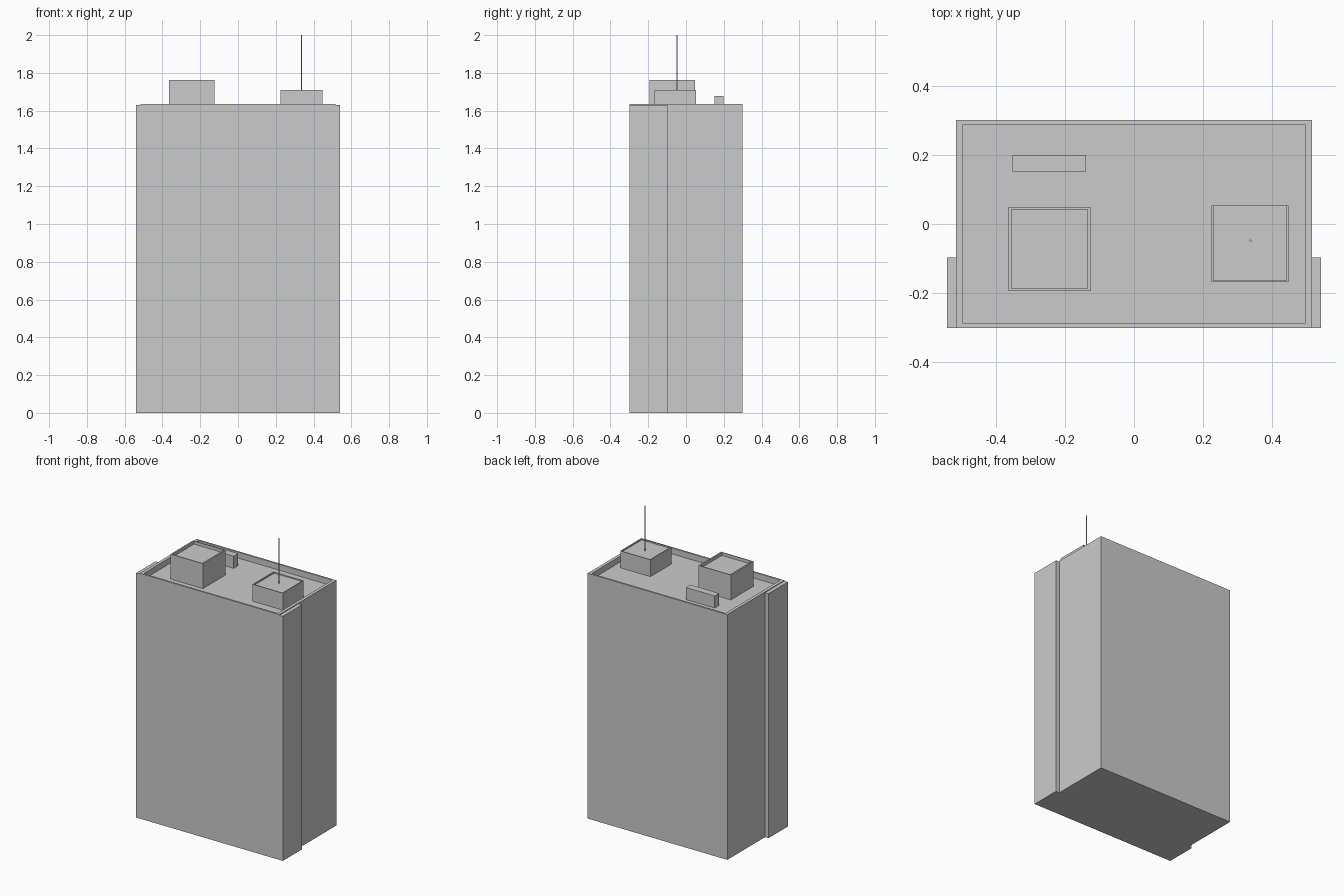
import bpy, bmesh

if "Cube" in bpy.data.objects:
    bpy.data.objects.remove(bpy.data.objects["Cube"])


def ring(bm, rect, z):
    x0, x1, y0, y1 = rect
    return [bm.verts.new((x, y, z)) for x, y in ((x0, y0), (x1, y0), (x1, y1), (x0, y1))]


def block(name, outer, z0, z1, inner=None, floor=None):
    """Upright box; with inner and floor given, its top is sunk behind a rim."""
    bm = bmesh.new()
    rings = [ring(bm, outer, z0), ring(bm, outer, z1)]
    if inner:
        rings += [ring(bm, inner, z1), ring(bm, inner, floor)]
    for a, b in zip(rings, rings[1:]):
        for i in range(4):
            j = (i + 1) % 4
            bm.faces.new((a[i], a[j], b[j], b[i]))
    bm.faces.new(rings[0][::-1])
    bm.faces.new(rings[-1])
    mesh = bpy.data.meshes.new(name)
    bm.to_mesh(mesh)
    bm.free()
    obj = bpy.data.objects.new(name, mesh)
    bpy.context.collection.objects.link(obj)
    return obj


ROOF = 1.596

# Main tower with parapet around a sunken roof
block("tower", (-0.515, 0.515, -0.30, 0.30), 0, 1.635,
      (-0.494, 0.494, -0.288, 0.288), ROOF)

# Shallow projections on both sides of the front half, mirrored
wing = block("side_wings", (0.515, 0.541, -0.30, -0.097), 0, 1.63)
wing.modifiers.new("mirror", 'MIRROR').use_axis[0] = True

# Rooftop structures
block("tall_roof_house", (-0.364, -0.124, -0.192, 0.048), ROOF, 1.762,
      (-0.354, -0.134, -0.186, 0.042), 1.742)
block("low_roof_house", (0.224, 0.447, -0.167, 0.054), ROOF, 1.709,
      (0.230, 0.441, -0.163, 0.052), 1.70)
block("roof_vent", (-0.351, -0.138, 0.152, 0.199), ROOF, 1.677)

# Antenna mast on the low roof house
bpy.ops.mesh.primitive_cylinder_add(vertices=8, radius=0.003, depth=0.30,
                                    location=(0.337, -0.048, 1.85))
bpy.context.object.name = "antenna"
